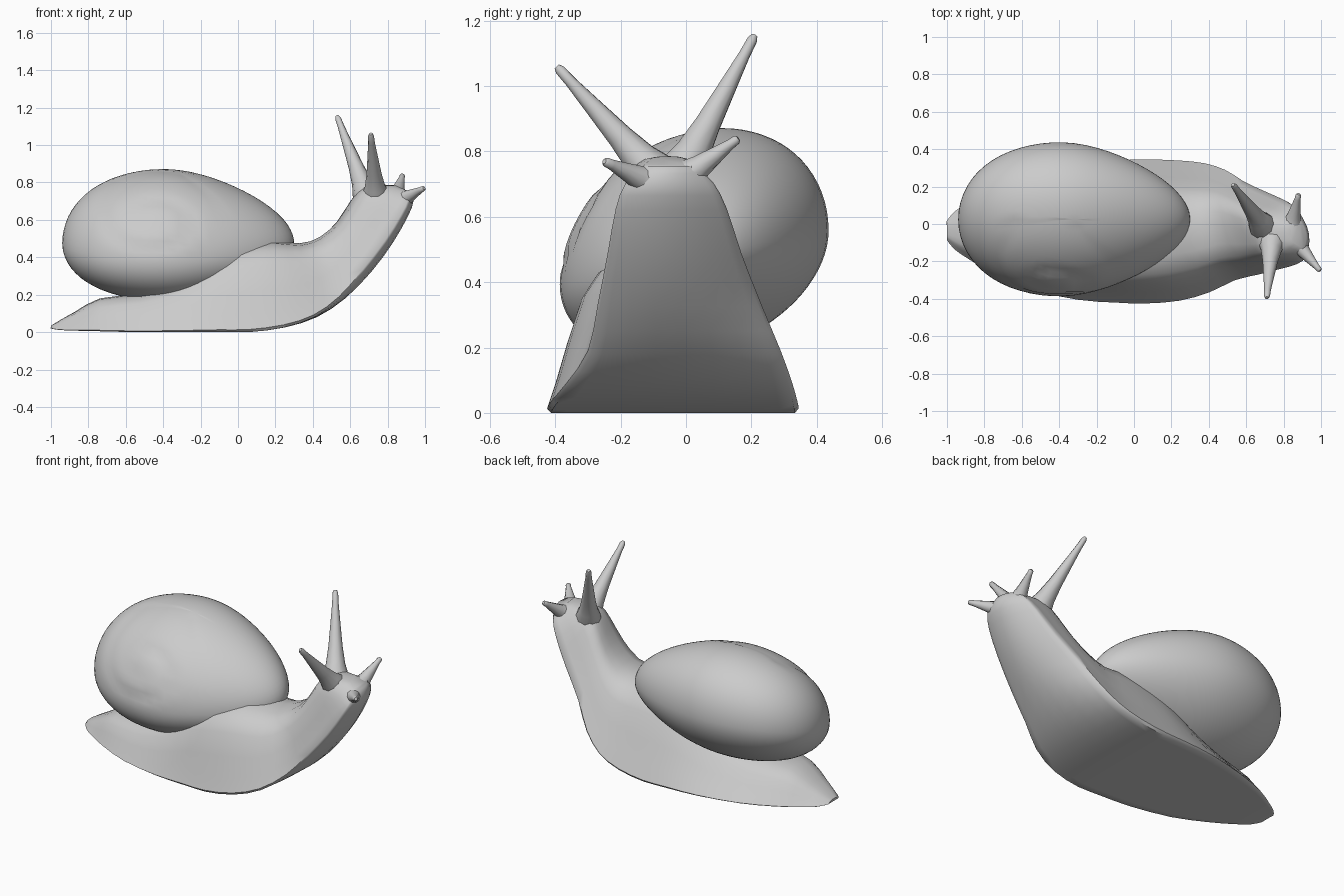
import bpy, bmesh, math
from mathutils import Vector

cube = bpy.data.objects.get("Cube")
if cube:
    bpy.data.objects.remove(cube, do_unlink=True)

grey = bpy.data.materials.new("soft grey")
grey.use_nodes = True
grey.diffuse_color = (0.6, 0.6, 0.6, 1)
grey.node_tree.nodes["Principled BSDF"].inputs["Base Color"].default_value = (0.6, 0.6, 0.6, 1)


def finish(bm, name, angle):
    """Turn a bmesh into a smooth shaded object."""
    bmesh.ops.recalc_face_normals(bm, faces=bm.faces)
    mesh = bpy.data.meshes.new(name)
    bm.to_mesh(mesh)
    bm.free()
    mesh.materials.append(grey)
    obj = bpy.data.objects.new(name, mesh)
    bpy.context.collection.objects.link(obj)
    bpy.ops.object.select_all(action='DESELECT')
    obj.select_set(True)
    bpy.context.view_layer.objects.active = obj
    bpy.ops.object.shade_smooth_by_angle(angle=math.radians(angle))
    return obj


def loft(rings, name, angle):
    """Skin closed rings of points and cap both ends."""
    bm = bmesh.new()
    loops = [[bm.verts.new(p) for p in ring] for ring in rings]
    n = len(loops[0])
    for a, b in zip(loops, loops[1:]):
        for i in range(n):
            j = (i + 1) % n
            bm.faces.new((a[i], a[j], b[j], b[i]))
    bm.faces.new(loops[0])
    bm.faces.new(loops[-1])
    return finish(bm, name, angle)


# Body: flat sole, sloping flanks, rounded back, rearing up to the head
# each section: sole x, sole z, back x, back z, half width, centre y
sections = [
    (-1.0, .02, -1.0, .035, .05, -.035), (-.96, .012, -.95, .065, .1, -.035),
    (-.88, .008, -.87, .11, .155, -.035),
    (-.75, .005, -.74, .18, .23, -.035), (-.55, 0, -.52, .21, .31, -.04),
    (-.3, 0, -.3, .29, .365, -.04), (-.1, 0, -.1, .43, .38, -.04),
    (.06, 0, .04, .475, .385, -.04),
    (.25, .025, .18, .49, .375, -.035), (.42, .08, .33, .475, .345, -.02),
    (.57, .18, .44, .51, .295, -.005), (.71, .325, .54, .6, .25, -.02),
    (.825, .48, .61, .71, .205, -.035), (.905, .62, .67, .775, .17, -.045),
    (.935, .7, .76, .785, .135, -.05), (.92, .755, .84, .785, .08, -.05),
]
sole = [(.3, 0), (.6, 0), (.85, 0), (.97, 0), (1, .03)]
left_flank = sole + [(.9, .2), (.75, .45), (.6, .72), (.46, .88), (.25, .97)]
right_flank = sole + [(.93, .2), (.84, .45), (.73, .72), (.6, .88), (.35, .97)]
outline = [(0, 0)] + left_flank + [(0, 1)] + [(-u, v) for u, v in reversed(right_flank)]


def spline(a, b, c, d, t):
    """Smooth blend between sections b and c."""
    return [q + .5 * t * (r - p + t * (2 * p - 5 * q + 4 * r - s + t * (3 * (q - r) + s - p)))
            for p, q, r, s in zip(a, b, c, d)]


dense = []
last = len(sections) - 1
for i in range(last):
    for t in (0, .5):
        dense.append(spline(sections[max(i - 1, 0)], sections[i], sections[i + 1],
                            sections[min(i + 2, last)], t))
dense.append(sections[last])
rings = []
for bx, bz, tx, tz, w, cy in dense:
    # the raised sole bulges forwards and the head turns a little to its left
    rise = min(1, max(0, bz / .35))
    bow, twist = .35 * rise, .18 * rise
    rings.append([(bx + (tx - bx) * v - w * (twist * u + bow * u * u), cy + w * u,
                   max(0, bz + (tz - bz) * v)) for u, v in outline])
loft(rings, "body", 50)

# Shell: egg tapering forwards, rolled to one side, spiral groove on its right
bm = bmesh.new()
bmesh.ops.create_uvsphere(bm, u_segments=64, v_segments=40, radius=1)
for vert in bm.verts:
    p = vert.co.copy()
    taper = 1 - .17 * (p.x + math.sqrt(p.x ** 2 + .1))
    # blunter ends than a plain ellipsoid
    taper *= 1 + .1 * p.x ** 2
    spot = Vector((p.x + .2, p.z - .5))
    r = spot.length
    if p.y < 0 and r < .65:
        turn = math.atan2(spot.y, spot.x) / math.tau + r / .3
        groove = abs(2 * (turn % 1) - 1) ** 4
        fade = min(1, (.65 - r) * 3) * min(1, r * 6)
        p *= 1 - .035 * groove * fade
    y = .43 * p.y * taper
    z = .475 + (.405 if p.z > 0 else .31) * p.z * taper + .2 * y
    vert.co = (-.32 + .62 * p.x, .025 + y, z)
finish(bm, "shell", 60)

# Tentacles: flared at the root, thin at the tip
tentacles = {
    "left_eye_stalk": ((.70, -.03, .70), (.53, .21, 1.155), .095),
    "right_eye_stalk": ((.74, -.07, .70), (.71, -.395, 1.06), .095),
    "left_feeler": ((.84, -.03, .70), (.88, .16, .84), .085),
    "right_feeler": ((.85, -.08, .69), (.995, -.25, .77), .085),
}
flare = [(0, .8), (.12, .75), (.22, .58), (.4, .43), (.65, .3), (.87, .19), (.97, .17), (1, .1)]
for name, (root, tip, radius) in tentacles.items():
    root, tip = Vector(root), Vector(tip)
    axis = tip - root
    turn = axis.to_track_quat('Z', 'Y')
    rings = []
    for t, s in flare:
        rings.append([root + axis * t + turn @ Vector((math.cos(a), math.sin(a), 0)) * radius * s
                      for a in (math.tau * k / 10 for k in range(10))])
    loft(rings, name, 50)
